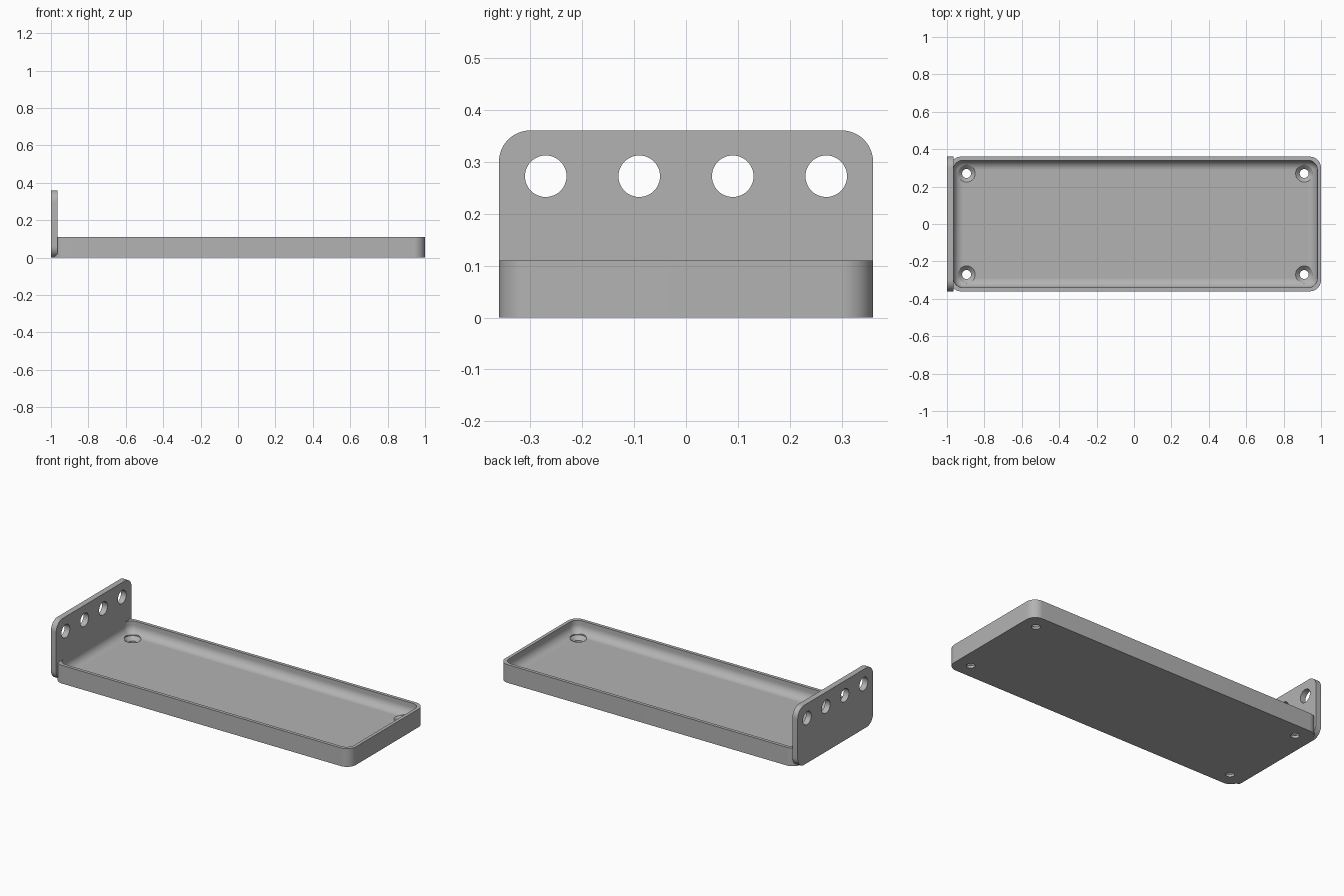
import bpy, bmesh
from math import pi, sin, cos

if "Cube" in bpy.data.objects:
    bpy.data.objects.remove(bpy.data.objects["Cube"])

grey = bpy.data.materials.new("plain grey")
grey.use_nodes = True
colour = (0.45, 0.45, 0.45, 1)
grey.diffuse_color = colour
grey.node_tree.nodes["Principled BSDF"].inputs["Base Color"].default_value = colour

LEFT, RIGHT, HALF_Y = -0.985, 1.0, 0.36
MID = (LEFT + RIGHT) / 2
HALF_X = (RIGHT - LEFT) / 2
HEIGHT, FLOOR, WALL, FILLET = 0.11, 0.036, 0.02, 0.05


def rounded(hx, hy, r, steps=12):
    """Outline of a rounded rectangle centred on the origin."""
    points = []
    for k, (sx, sy) in enumerate([(1, 1), (-1, 1), (-1, -1), (1, -1)]):
        for i in range(steps + 1):
            a = (k + i / steps) * pi / 2
            points.append((sx * (hx - r) + r * cos(a), sy * (hy - r) + r * sin(a)))
    return points


def circle(r, n=48):
    return [(r * cos(2 * pi * i / n), r * sin(2 * pi * i / n)) for i in range(n)]


def loft(name, layers, place):
    """Solid through stacked outlines; place maps (u, v, w) to a point."""
    bm = bmesh.new()
    rings = [[bm.verts.new(place(u, v, w)) for u, v in outline] for outline, w in layers]
    for low, high in zip(rings, rings[1:]):
        for i in range(len(low)):
            j = (i + 1) % len(low)
            bm.faces.new((low[i], low[j], high[j], high[i]))
    bm.faces.new(rings[0][::-1])
    bm.faces.new(rings[-1])
    bmesh.ops.recalc_face_normals(bm, faces=bm.faces[:])
    mesh = bpy.data.meshes.new(name)
    bm.to_mesh(mesh)
    bm.free()
    mesh.materials.append(grey)
    obj = bpy.data.objects.new(name, mesh)
    bpy.context.collection.objects.link(obj)
    return obj


def cut_and_smooth(obj, cutters):
    for cutter in cutters:
        mod = obj.modifiers.new("cut", 'BOOLEAN')
        mod.operation = 'DIFFERENCE'
        mod.solver = 'EXACT'
        mod.object = cutter
    bpy.ops.object.select_all(action='DESELECT')
    obj.select_set(True)
    bpy.context.view_layer.objects.active = obj
    for mod in list(obj.modifiers):
        bpy.ops.object.modifier_apply(modifier=mod.name)
    for cutter in cutters:
        bpy.data.objects.remove(cutter)
    bpy.ops.object.shade_smooth_by_angle(angle=0.5)


def in_tray(u, v, w):
    return (MID + u, v, w)


def in_plate(u, v, w):
    return (w, u, 0.18 + v)


# Tray body
outer = rounded(HALF_X, HALF_Y, 0.06)
tray = loft("tray", [(outer, 0), (outer, HEIGHT)], in_tray)

# Cavity with a filleted floor edge
layers = []
for i in range(11):
    a = i / 10 * pi / 2
    inset = WALL + FILLET * (1 - sin(a))
    radius = 0.001 + (FILLET - 0.001) * sin(a)
    layers.append((rounded(HALF_X - inset, HALF_Y - inset, radius),
                   FLOOR + FILLET * (1 - cos(a))))
layers.append((rounded(HALF_X - WALL, HALF_Y - WALL, FILLET), HEIGHT + 0.05))
cutters = [loft("cavity_cutter", layers, in_tray)]

# Countersunk screw holes in the corners
for sx in (-1, 1):
    for sy in (-1, 1):
        cx, cy = MID + sx * (HALF_X - 0.09), sy * (HALF_Y - 0.09)
        cutters.append(loft(
            "screw_cutter",
            [(circle(0.024), -0.02), (circle(0.024), 0.014),
             (circle(0.046), FLOOR), (circle(0.046), HEIGHT)],
            lambda u, v, w: (cx + u, cy + v, w)))
cut_and_smooth(tray, cutters)

# Upright end plate with a row of four holes
side = rounded(HALF_Y, 0.18, 0.06)
plate = loft("end_plate", [(side, -1.0), (side, -0.965)], in_plate)
holes = [loft("hole_cutter", [(circle(0.04), -1.1), (circle(0.04), -0.9)],
              lambda u, v, w: in_plate(u + y, v + 0.092, w))
         for y in (-0.27, -0.09, 0.09, 0.27)]
cut_and_smooth(plate, holes)
